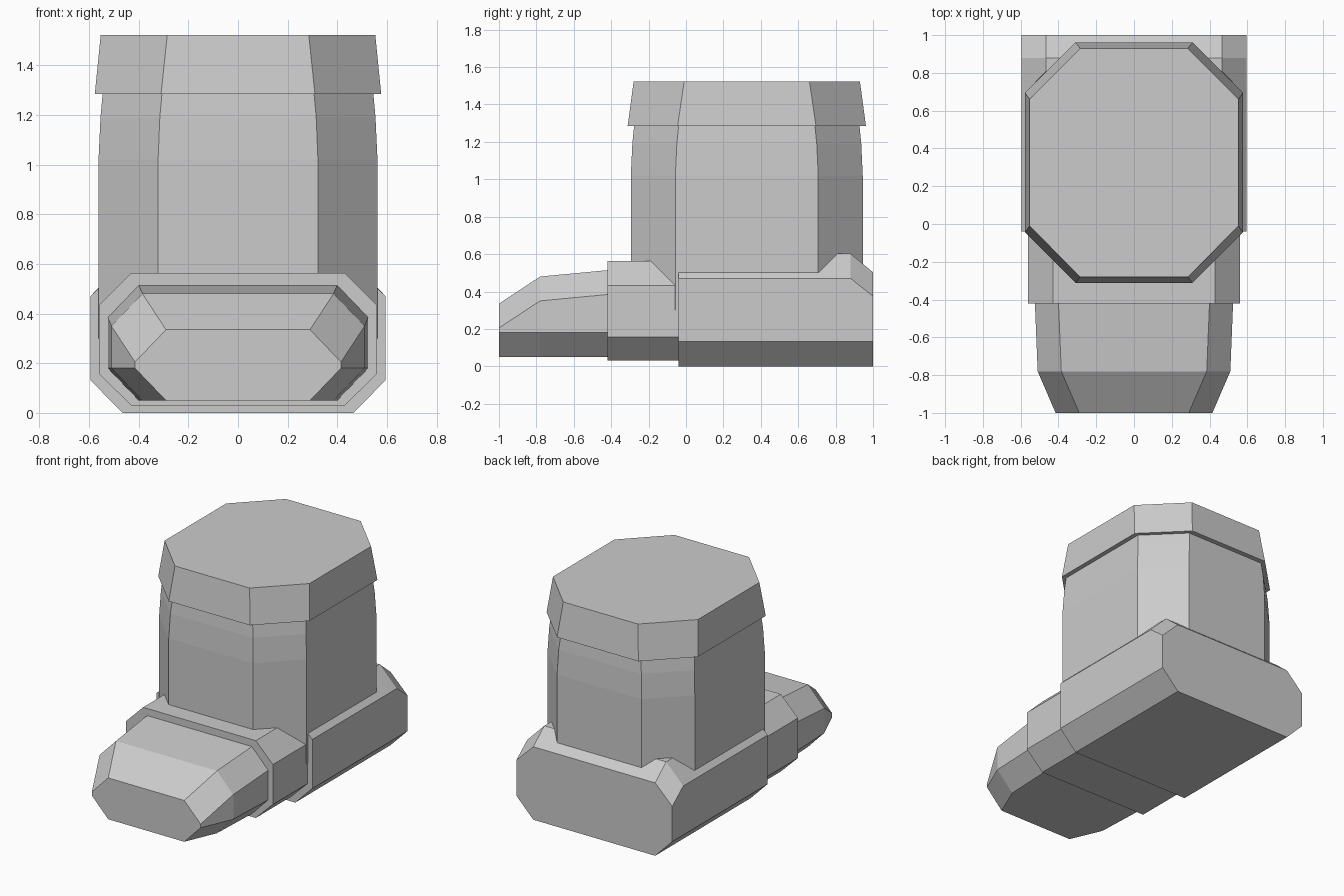
import bpy

cube = bpy.data.objects.get("Cube")
if cube:
    bpy.data.objects.remove(cube, do_unlink=True)

grey = bpy.data.materials.new("plain_grey")
grey.use_nodes = True
GREY = (0.6, 0.6, 0.6, 1)
grey.diffuse_color = GREY
grey.node_tree.nodes["Principled BSDF"].inputs["Base Color"].default_value = GREY


def loft(name, rings):
    """Skin a series of matching rings and cap both ends, flat shaded."""
    n = len(rings[0])
    verts = [p for ring in rings for p in ring]
    faces = [tuple(range(n))[::-1], tuple(range(len(verts) - n, len(verts)))]
    for r in range(len(rings) - 1):
        a, b = r * n, (r + 1) * n
        for i in range(n):
            j = (i + 1) % n
            faces.append((a + i, a + j, b + j, b + i))
    mesh = bpy.data.meshes.new(name)
    mesh.from_pydata(verts, [], faces)
    mesh.materials.append(grey)
    obj = bpy.data.objects.new(name, mesh)
    bpy.context.collection.objects.link(obj)
    return obj


def foot_ring(y, wide, low_x, top_x, z0, z1, z2, z3):
    """Mirrored eight-sided section across the foot, at depth y."""
    half = [(low_x, z0), (wide, z1), (wide, z2), (top_x, z3)]
    pts = half + [(-x, z) for x, z in reversed(half)]
    return [(x, y, z) for x, z in reversed(pts)]


def leg_ring(z, wide, deep, corner_x, corner_y, y=0.325):
    """Chamfered rectangle around the leg, at height z."""
    quarter = [(wide, corner_y), (corner_x, deep)]
    half = quarter + [(-a, b) for a, b in reversed(quarter)]
    pts = half + [(-a, -b) for a, b in half]
    return [(a, y + b, z) for a, b in pts]


# Foot: tapered toe, instep and heel block with a raised rear lip
loft("toe", [
    foot_ring(-1.0, 0.415, 0.29, 0.29, 0.05, 0.18, 0.205, 0.335),
    foot_ring(-0.78, 0.51, 0.385, 0.385, 0.05, 0.18, 0.35, 0.48),
    foot_ring(-0.41, 0.525, 0.40, 0.40, 0.05, 0.18, 0.385, 0.515),
])
loft("instep", [
    foot_ring(y, 0.56, 0.43, 0.43, 0.03, 0.157, 0.433, 0.563)
    for y in (-0.42, 0.0)
])
loft("heel", [
    foot_ring(-0.04, 0.595, 0.465, 0.562, 0, 0.132, 0.47, 0.503),
    foot_ring(0.71, 0.595, 0.465, 0.562, 0, 0.132, 0.47, 0.503),
    foot_ring(0.81, 0.595, 0.465, 0.465, 0, 0.132, 0.47, 0.602),
    foot_ring(0.88, 0.595, 0.465, 0.465, 0, 0.132, 0.47, 0.602),
    foot_ring(1.0, 0.595, 0.465, 0.465, 0, 0.132, 0.375, 0.503),
])

# Leg: straight shaft narrowing near the top
loft("shaft", [
    leg_ring(0.3, 0.562, 0.62, 0.322, 0.382),
    leg_ring(1.02, 0.562, 0.62, 0.322, 0.382),
    leg_ring(1.19, 0.554, 0.612, 0.315, 0.374),
    leg_ring(1.29, 0.545, 0.602, 0.306, 0.364),
])

# Flared cuff with a closed flat top
loft("cuff", [
    leg_ring(1.285, 0.577, 0.637, 0.31, 0.37),
    leg_ring(1.523, 0.553, 0.605, 0.285, 0.335),
])
